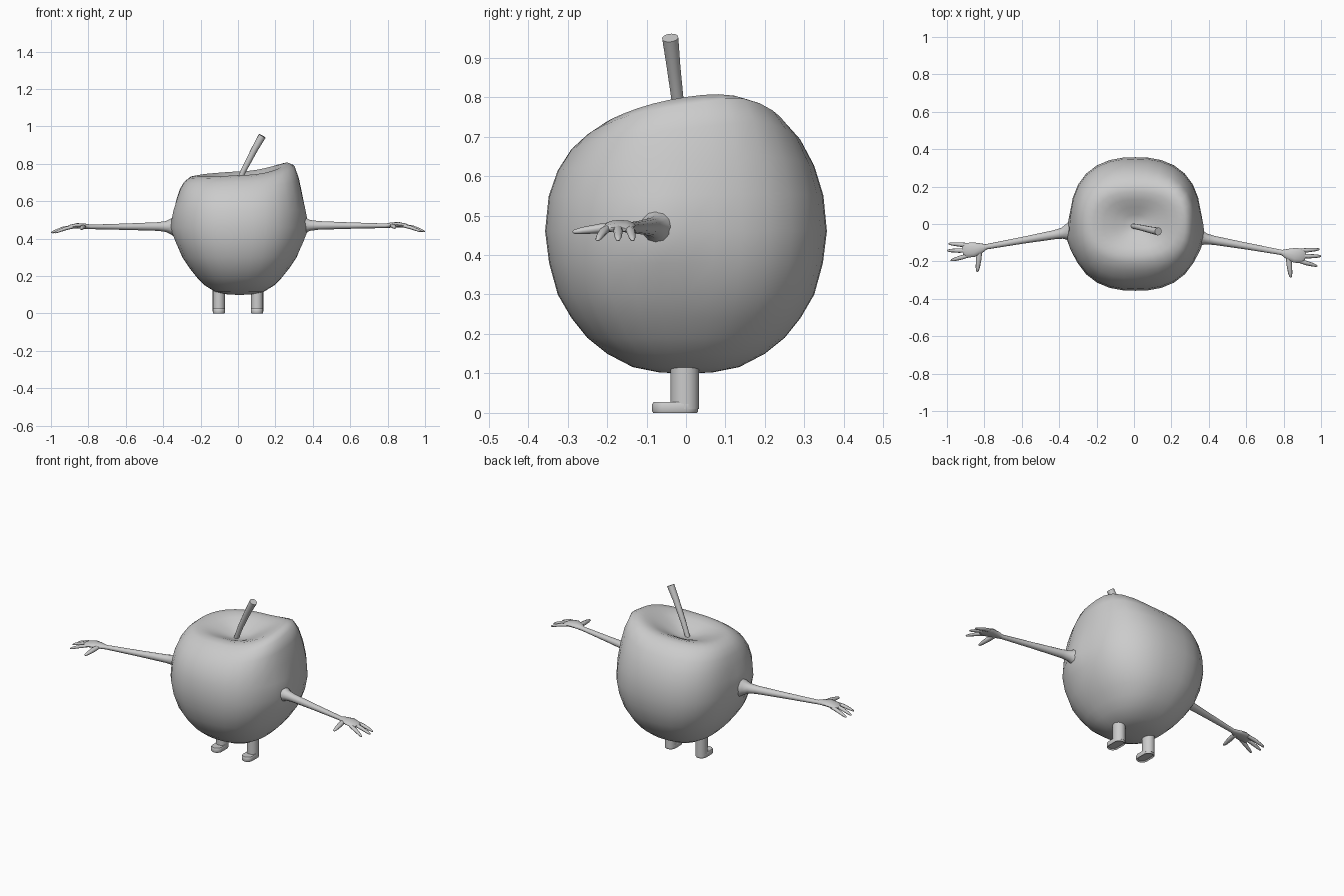
import bpy
import bmesh
from math import sin, cos, pi, exp, radians
from mathutils import Vector

default_cube = bpy.data.objects.get("Cube")
if default_cube:
    bpy.data.objects.remove(default_cube, do_unlink=True)

# One plain grey for everything
grey = bpy.data.materials.new("plain_grey")
grey.use_nodes = True
grey.diffuse_color = (0.6, 0.6, 0.6, 1)
grey.node_tree.nodes["Principled BSDF"].inputs["Base Color"].default_value = grey.diffuse_color


def finish(name, mesh_builder, angle=60):
    """Turn a bmesh into a named, smooth shaded object."""
    bmesh.ops.recalc_face_normals(mesh_builder, faces=mesh_builder.faces)
    mesh = bpy.data.meshes.new(name)
    mesh_builder.to_mesh(mesh)
    mesh_builder.free()
    mesh.materials.append(grey)
    part = bpy.data.objects.new(name, mesh)
    bpy.context.collection.objects.link(part)
    bpy.ops.object.select_all(action="DESELECT")
    part.select_set(True)
    bpy.context.view_layer.objects.active = part
    bpy.ops.object.shade_smooth_by_angle(angle=radians(angle))
    return part


def skin_rings(builder, rings):
    """Join closed rings of points into a capped skin."""
    loops = [[builder.verts.new(point) for point in ring] for ring in rings]
    count = len(loops[0])
    for lower, upper in zip(loops, loops[1:]):
        for i in range(count):
            j = (i + 1) % count
            builder.faces.new((lower[i], lower[j], upper[j], upper[i]))
    builder.faces.new(loops[0])
    builder.faces.new(loops[-1])


def tube(builder, stations, sides=12):
    """Sweep an ellipse; each station is (x, y, z, half width, half thickness)."""
    points = [Vector(station[:3]) for station in stations]
    rings = []
    for i, station in enumerate(stations):
        ahead = points[min(i + 1, len(points) - 1)] - points[max(i - 1, 0)]
        ahead.normalize()
        across = Vector((0, 0, 1)).cross(ahead)
        if across.length < 0.1:
            across = Vector((1, 0, 0))
        across.normalize()
        up = ahead.cross(across)
        wide, thick = station[3:]
        rings.append([points[i] + across * wide * cos(2 * pi * k / sides)
                      + up * thick * sin(2 * pi * k / sides) for k in range(sides)])
    skin_rings(builder, rings)


# Fruit body: (half width, half depth, height) from the base up into the dimple
profile = [
    (.02, .02, .1), (.07, .07, .103), (.13, .135, .116), (.185, .2, .15),
    (.225, .25, .19), (.265, .29, .24), (.305, .325, .3), (.335, .347, .38),
    (.35, .357, .46), (.346, .348, .55), (.335, .325, .62), (.318, .29, .68),
    (.297, .25, .72), (.265, .21, .744), (.225, .17, .75), (.17, .13, .738),
    (.11, .09, .72), (.06, .05, .7), (.02, .02, .69),
]


def body_point(angle, wide, deep, height):
    c, s = cos(angle), sin(angle)
    norm = (abs(c) ** 2.45 + abs(s) ** 2.45) ** (-1 / 2.45)
    x, y, z = wide * c * norm, deep * s * norm, height
    # tall shoulder on one side, with the top sloping towards the front
    top = min(max((z - .5) / .22, 0), 1)
    top *= top
    lump = min(max(x / .25, 0), 1.1) ** 2
    z += top * (.05 * lump + y * (.06 + .08 * lump) - .015 * max(0, -x / .25))
    # soft swelling where the arms grow out
    reach = exp(-((y + .07) ** 2 + (z - .47) ** 2) / .007)
    x += .025 * reach * c + .008
    return (x, y, z)


segments = 32
bm = bmesh.new()
skin_rings(bm, [[body_point(2 * pi * k / segments, *row) for k in range(segments)]
                for row in profile])
finish("fruit_body", bm, 80)

# Leaning stem
bm = bmesh.new()
tube(bm, [(-.01, -.01, .67, .013, .013), (.03, -.018, .765, .015, .015),
          (.09, -.032, .88, .018, .018), (.13, -.04, .95, .021, .021)])
finish("stem", bm)

# Arm runs into a flat palm; fingers and thumb are separate tapers
arm_path = [
    (.33, -.055, .468, .06, .06), (.36, -.06, .468, .042, .042),
    (.385, -.065, .468, .029, .029), (.43, -.073, .468, .024, .023),
    (.6, -.103, .467, .018, .017), (.79, -.137, .466, .014, .012),
    (.82, -.145, .47, .028, .014), (.86, -.152, .472, .04, .014),
    (.9, -.157, .466, .038, .011), (.915, -.16, .461, .025, .007),
]
fingers = [((.885, -.128), (.992, -.12)), ((.895, -.157), (1, -.157)),
           ((.885, -.183), (.98, -.21))]


def taper(builder, start, end, heights, radius):
    stations = []
    for t, scale in ((0, .9), (.4, 1), (.8, .75), (.96, .45), (1, .15)):
        x = start[0] + (end[0] - start[0]) * t
        y = start[1] + (end[1] - start[1]) * t
        z = heights[0] + (heights[1] - heights[0]) * t ** 1.4
        stations.append((x, y, z, radius * scale, radius * scale * .8))
    tube(builder, stations, 8)


def make_arm(name, side):
    bm = bmesh.new()
    tube(bm, arm_path)
    for start, end in fingers:
        taper(bm, start, end, (.466, .434), .012)
    taper(bm, (.825, -.155), (.838, -.272), (.468, .455), .015)
    for vert in bm.verts:
        vert.co.x *= side
        vert.co.y -= .015 * side
        vert.co.z += .003 * side
    finish(name, bm)


# Short leg and a rounded shoe with a recessed sole
def make_leg(side_name, side):
    centre = .102 * side
    bm = bmesh.new()
    tube(bm, [(centre, -.003, z, .033, .036) for z in (.01, .07, .14)], 16)
    finish(side_name + "_leg", bm)

    bm = bmesh.new()
    rings = []
    for z, scale in ((.002, .93), (.006, 1), (.024, 1), (.03, .9)):
        ring = []
        for k in range(20):
            angle = 2 * pi * (k + .5) / 20
            shift = -.052 if sin(angle) < 0 else -.003
            ring.append((centre + .033 * scale * cos(angle),
                         shift + .034 * scale * sin(angle), z))
        rings.append(ring)
    skin_rings(bm, rings)
    bm.normal_update()
    sole = min(bm.faces, key=lambda f: f.calc_center_median().z)
    bmesh.ops.inset_region(bm, faces=[sole], thickness=.007)
    for vert in sole.verts:
        vert.co.z += .006
    for vert in bm.verts:
        vert.co.z -= .002
    finish(side_name + "_foot", bm, 40)


for side_name, side in (("left", 1), ("right", -1)):
    make_arm(side_name + "_arm", side)
    make_leg(side_name, side)
